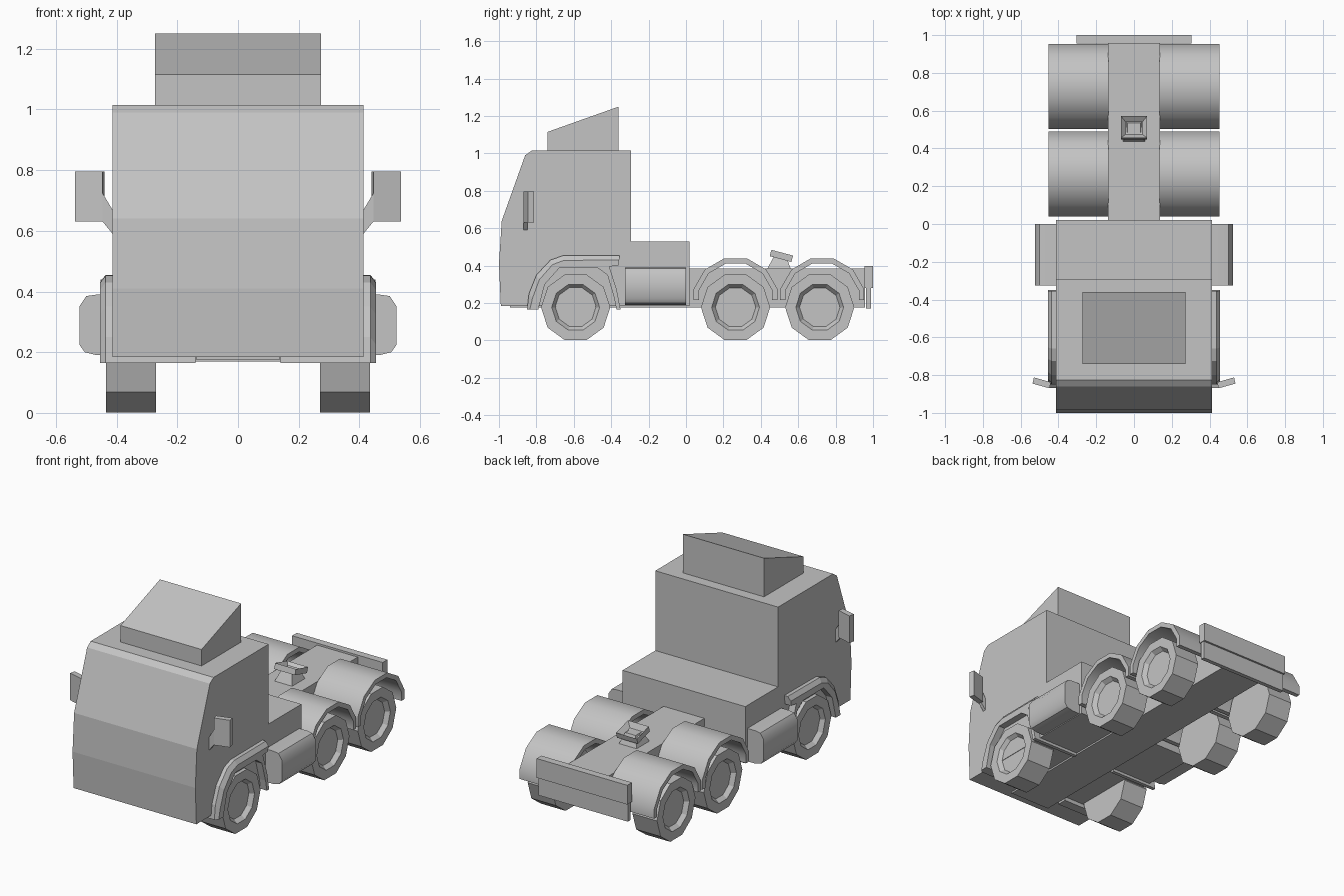
import bpy, bmesh
from math import sin, cos, radians
from mathutils import Matrix, Vector

cube = bpy.data.objects.get("Cube")
if cube:
    bpy.data.objects.remove(cube, do_unlink=True)

grey = bpy.data.materials.new("plain_grey")
grey.use_nodes = True
COLOUR = (0.55, 0.55, 0.55, 1)
grey.diffuse_color = COLOUR
grey.node_tree.nodes["Principled BSDF"].inputs["Base Color"].default_value = COLOUR


def finish(name, bm, smooth=False):
    bmesh.ops.recalc_face_normals(bm, faces=bm.faces)
    mesh = bpy.data.meshes.new(name)
    bm.to_mesh(mesh)
    bm.free()
    mesh.materials.append(grey)
    ob = bpy.data.objects.new(name, mesh)
    bpy.context.collection.objects.link(ob)
    if smooth:
        bpy.ops.object.select_all(action='DESELECT')
        ob.select_set(True)
        bpy.context.view_layer.objects.active = ob
        bpy.ops.object.shade_smooth_by_angle(angle=radians(40))
    return ob


def loft(name, sections, smooth=False):
    """Join equal-length rings of 3D points and cap both ends."""
    bm = bmesh.new()
    rings = [[bm.verts.new(p) for p in ring] for ring in sections]
    n = len(rings[0])
    for a, b in zip(rings, rings[1:]):
        for i in range(n):
            j = (i + 1) % n
            bm.faces.new((a[i], a[j], b[j], b[i]))
    bm.faces.new(rings[0])
    bm.faces.new(rings[-1])
    return finish(name, bm, smooth)


def across(x, profile):
    return [(x, y, z) for y, z in profile]


def along(y, profile, s=1):
    return [(s * x, y, z) for x, z in profile]


def box(name, x0, x1, y0, y1, z0, z1):
    p = [(y0, z0), (y1, z0), (y1, z1), (y0, z1)]
    return loft(name, [across(x0, p), across(x1, p)])


def circle(r, y, z, sides=10):
    step = radians(360 / sides)
    return [(y + r * cos(i * step), z + r * sin(i * step)) for i in range(sides)]


def arch(y, z, r):
    pts = [(y + r * cos(radians(a)), z + r * sin(radians(a))) for a in range(15, 180, 30)]
    return [(pts[0][0], z)] + pts + [(pts[-1][0], z)]


# Cab with the low rear deck
cab = [(-.99, .185), (-1, .41), (-.985, .64), (-.86, .99), (-.825, 1.015),
       (-.295, 1.015), (-.295, .53), (.02, .53), (.02, .185)]
loft("cab", [across(-.413, cab), across(.413, cab)])

# Roof wind deflector
roof = [(-.74, 1.01), (-.74, 1.115), (-.36, 1.25), (-.36, 1.01)]
loft("roof_deflector", [across(-.273, roof), across(.273, roof)])

# Chassis and rear bumper
box("chassis", -.137, .137, -.94, .957, .175, .385)
box("rear_bumper", -.305, .305, .955, 1, .28, .397)
box("rear_underrun_bar", -.3, .3, .962, .988, .17, .285)

# Tilted coupling plate on its pedestal
base, top = [(-.06, .435), (.06, .435), (.06, .56), (-.06, .56)], \
            [(-.035, .47), (.035, .47), (.035, .535), (-.035, .535)]
loft("coupling_pedestal", [[(x, y, .383) for x, y in base], [(x, y, .45) for x, y in top]])
bm = bmesh.new()
bmesh.ops.create_cube(bm, size=1, matrix=Matrix.Diagonal((.14, .12, .035, 1)))
bm.faces.ensure_lookup_table()
upper = max(bm.faces, key=lambda f: f.calc_center_median().z)
bmesh.ops.inset_region(bm, faces=[upper], thickness=.035)
bmesh.ops.translate(bm, verts=upper.verts, vec=Vector((0, 0, -.028)))
bmesh.ops.transform(bm, verts=bm.verts,
                    matrix=Matrix.Translation((0, .51, .452)) @ Matrix.Rotation(radians(-15), 4, 'X'))
finish("coupling_plate", bm)

# Front mudguard outline: outer edge, then inner edge
guard_outer = [(-.85, .165), (-.84, .25), (-.8, .35), (-.725, .43), (-.66, .453), (-.355, .455)]
guard_inner = [(-.362, .4), (-.41, .395), (-.37, .27), (-.35, .165), (-.372, .165),
               (-.385, .23), (-.42, .35), (-.475, .39), (-.675, .39), (-.755, .3), (-.79, .165)]
guard_lip = [(-.835, .165)] + [(y + (-.57 - y) * .07, z - .025) for y, z in guard_outer[1:5]] + [(-.357, .43)]

tank = [(.3, .19), (.465, .19), (.505, .2), (.523, .225), (.523, .35), (.5, .385), (.465, .39), (.3, .39)]
arm = [(.405, .58), (.405, .655), (.45, .73), (.45, .635)]

for side, s in (("left", 1), ("right", -1)):
    # Wheels with dished rims
    for place, y in (("front", -.59), ("middle", .265), ("rear", .715)):
        rings = [(.27, .185), (.435, .185), (.435, .128), (.41, .108)]
        loft(f"{side}_{place}_wheel", [across(s * x, circle(r, y, .177)) for x, r in rings])

    # Rear mudguards
    for place, y in (("middle", .265), ("rear", .728)):
        shell = arch(y, .215, .232) + arch(y, .215, .203)[::-1]
        loft(f"{side}_{place}_mudguard", [across(s * .135, shell), across(s * .453, shell)], True)

    # Front mudguard with a chamfered lip
    loft(f"{side}_front_mudguard", [across(s * .14, guard_outer + guard_inner),
                                    across(s * .436, guard_outer + guard_inner),
                                    across(s * .455, guard_lip + guard_inner)])

    # Fuel tank
    loft(f"{side}_fuel_tank", [along(-.325, tank, s), along(0, tank, s)], True)

    # Mirror and its arm
    loft(f"{side}_mirror_arm", [along(-.868, arm, s), along(-.848, arm, s)])
    plan = [(.447, -.87), (.537, -.845), (.53, -.812), (.44, -.838)]
    loft(f"{side}_mirror", [[(s * x, y, z) for x, y in plan] for z in (.63, .795)])
